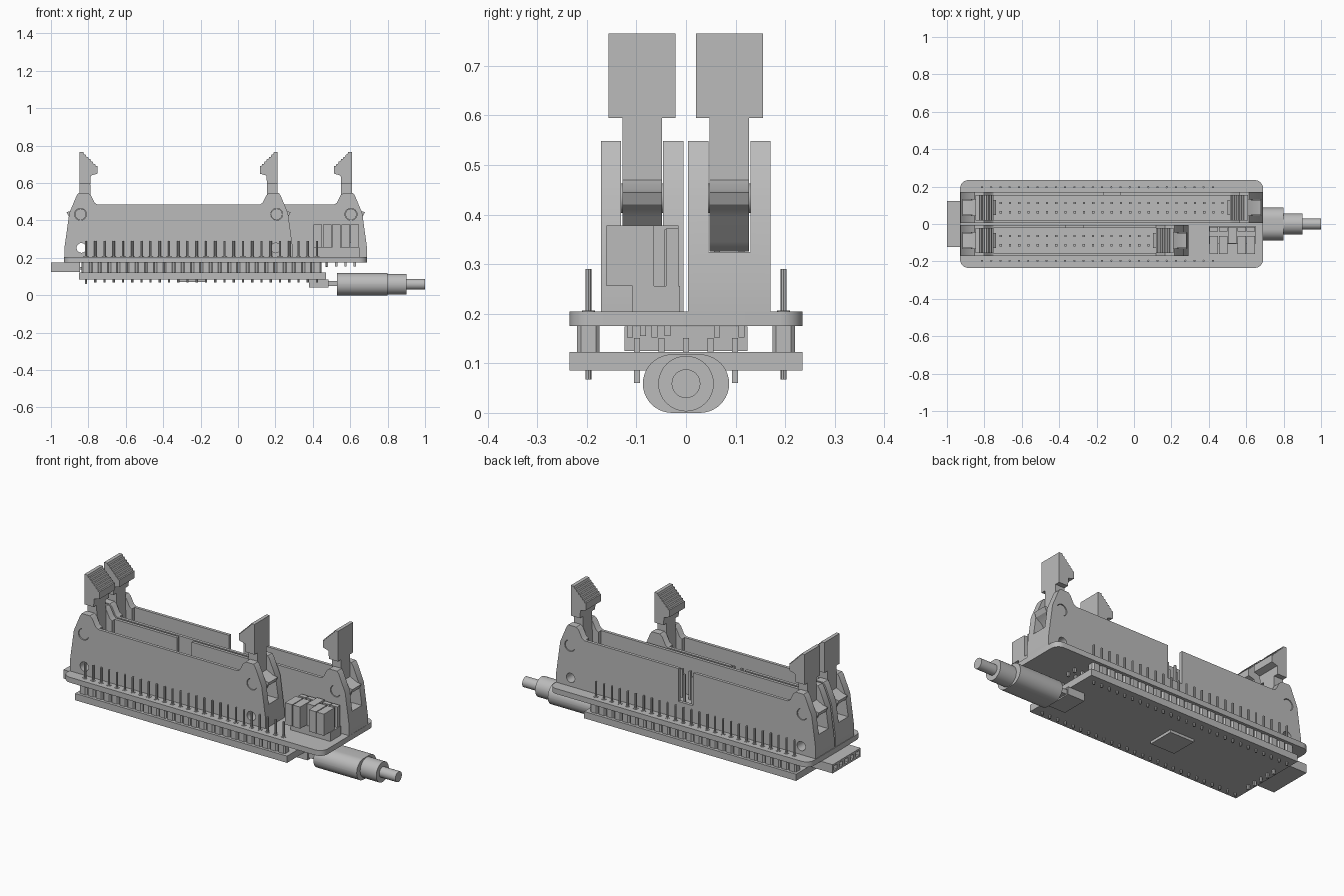
import bpy, bmesh, math
from mathutils import Vector

old = bpy.data.objects.get("Cube")
if old:
    bpy.data.objects.remove(old, do_unlink=True)

grey = bpy.data.materials.new("plain grey")
grey.use_nodes = True
COLOUR = (0.5, 0.5, 0.5, 1)
grey.diffuse_color = COLOUR
grey.node_tree.nodes["Principled BSDF"].inputs["Base Color"].default_value = COLOUR

PITCH = 0.0494


def prism(bm, pts, axis, lo, hi):
    """Extrude a 2D outline along one axis."""
    def place(p, t):
        return {"x": (t, p[0], p[1]), "y": (p[0], t, p[1]), "z": (p[0], p[1], t)}[axis]
    face = bm.faces.new([bm.verts.new(place(p, lo)) for p in pts])
    out = bmesh.ops.extrude_face_region(bm, geom=[face])
    verts = [v for v in out["geom"] if isinstance(v, bmesh.types.BMVert)]
    shift = Vector(place((0, 0), hi - lo))
    bmesh.ops.translate(bm, verts=verts, vec=shift)


def box(bm, x0, x1, y0, y1, z0, z1):
    prism(bm, [(x0, y0), (x1, y0), (x1, y1), (x0, y1)], "z", z0, z1)


def circle(cx, cy, r, n=24):
    return [(cx + r * math.cos(math.tau * i / n), cy + r * math.sin(math.tau * i / n))
            for i in range(n)]


def rounded(x0, x1, y0, y1, r, n=6):
    pts = []
    corners = [(x1 - r, y1 - r), (x0 + r, y1 - r), (x0 + r, y0 + r), (x1 - r, y0 + r)]
    for k, (cx, cy) in enumerate(corners):
        for i in range(n + 1):
            a = (k + i / n) * math.pi / 2
            pts.append((cx + r * math.cos(a), cy + r * math.sin(a)))
    return pts


def finish(name, bm):
    bmesh.ops.recalc_face_normals(bm, faces=bm.faces[:])
    mesh = bpy.data.meshes.new(name)
    bm.to_mesh(mesh)
    bm.free()
    mesh.materials.append(grey)
    obj = bpy.data.objects.new(name, mesh)
    bpy.context.collection.objects.link(obj)
    return obj


def make(name, *parts):
    """Each part is a box (six numbers) or a prism (outline, axis, lo, hi)."""
    bm = bmesh.new()
    for p in parts:
        (box if len(p) == 6 else prism)(bm, *p)
    return finish(name, bm)


def cut(obj, *parts):
    """Subtract parts one by one, then bake the result."""
    cutters = []
    for p in parts:
        c = make("cutter", p)
        c.hide_render = True
        m = obj.modifiers.new("cut", "BOOLEAN")
        m.operation, m.solver, m.object = "DIFFERENCE", "EXACT", c
        cutters.append(c)
    graph = bpy.context.evaluated_depsgraph_get()
    mesh = bpy.data.meshes.new_from_object(obj.evaluated_get(graph))
    obj.modifiers.clear()
    obj.data = mesh
    for c in cutters:
        bpy.data.objects.remove(c, do_unlink=True)


# Circuit boards
make("upper_board", (rounded(-0.93, 0.69, -0.235, 0.235, 0.045), "z", 0.175, 0.205))
make("lower_board", (-0.85, 0.47, -0.235, 0.235, 0.085, 0.123))
make("bottom_chip", (-0.32, -0.17, -0.075, 0.075, 0.07, 0.085))

# Long edge pins, pads and spacer blocks joining the boards
pins, pads, spacers = [], [], []
for y in (-0.197, 0.197):
    for i in range(26):
        x = -0.813 + i * PITCH
        pins.append((circle(x, y, 0.006, 8), "z", 0.067, 0.29))
        pads.append((circle(x, y, 0.013, 12), "z", 0.205, 0.207))
        spacers.append((rounded(x - 0.0235, x + 0.0235, y - 0.023, y + 0.023, 0.008, 1),
                        "z", 0.123, 0.175))
make("edge_pins", *pins)
make("edge_pads", *pads)
make("edge_spacers", *spacers)


# Latch ejector, outline measured inward from the end of a connector
def latch(name, end, d, yc):
    steps = []
    for i in range(6):
        u, z = 0.1 + i * 0.0125, 0.765 - i * 0.0125
        steps += [(u, z), (u + 0.004, z - 0.0125)]
    head = [(0.08, 0.595), (0.08, 0.765)] + steps + [
        (0.175, 0.69), (0.175, 0.65), (0.14, 0.64), (0.137, 0.595)]
    arm = [(0.08, 0.596), (0.08, 0.47), (0.04, 0.45), (0.01, 0.445), (0.022, 0.42),
           (0.06, 0.395), (0.09, 0.345), (0.12, 0.326), (0.19, 0.326),
           (0.19, 0.35), (0.14, 0.39), (0.137, 0.596)]

    def flip(pts):
        return [(end + d * u, z) for u, z in pts]
    make(name, (flip(head), "y", yc - 0.0675, yc + 0.0675),
         (flip(arm), "y", yc - 0.04, yc + 0.04),
         (circle(end + d * 0.085, 0.433, 0.03), "y", yc - 0.079, yc + 0.079))


# Shrouded two-row connector with a latch at each end
def connector(name, x0, x1, yc, columns):
    mid = (x0 + x1) / 2
    side = [(0, 0.205), (0, 0.26), (0.025, 0.44), (0.065, 0.535), (0.075, 0.548),
            (0.125, 0.548), (0.14, 0.535), (0.16, 0.495), (0.175, 0.485)]
    outline = [(x0 + u, z) for u, z in side] + [(x1 - u, z) for u, z in reversed(side)]
    shell = make(name + "_shroud", (outline, "y", yc - 0.083, yc + 0.083))
    cuts = [(x0 + 0.175, x1 - 0.175, yc - 0.066, yc + 0.066, 0.27, 0.7),
            (mid - 0.045, mid + 0.045, yc + 0.04, yc + 0.1, 0.3, 0.7)]
    for end, d in ((x0, 1), (x1, -1)):
        a, b = sorted((end - d * 0.02, end + d * 0.19))
        cuts += [(a, b, yc - 0.0425, yc + 0.0425, 0.325, 0.7),
                 (circle(end + d * 0.085, 0.433, 0.032), "y", yc - 0.1, yc + 0.1),
                 (circle(end + d * 0.09, 0.253, 0.026), "y", yc - 0.1, yc + 0.1)]
    cut(shell, *cuts)
    first = mid - (columns - 1) * PITCH / 2
    make(name + "_pins", *[(x - 0.006, x + 0.006, y - 0.006, y + 0.006, 0.152, 0.43)
                           for x in (first + i * PITCH for i in range(columns))
                           for y in (yc - PITCH / 2, yc + PITCH / 2)])
    latch(name + "_left_side_latch", x1, -1, yc)
    latch(name + "_right_side_latch", x0, 1, yc)


connector("front_connector", -0.927, 0.292, -0.0885, 17)
connector("back_connector", -0.927, 0.689, 0.0875, 25)

# Jumper block beside the front connector
jumpers, jumper_pins = [], []
for i in range(5):
    x = 0.427 + i * PITCH
    near, far = (-0.105, -0.015) if i == 2 else (-0.16, -0.065)
    jumpers.append((x - 0.0225, x + 0.0225, near, far, 0.256, 0.378))
    for y in (-0.0865, -0.037):
        jumper_pins.append((x - 0.006, x + 0.006, y - 0.006, y + 0.006, 0.155, 0.37))
    if i != 2:
        jumpers.append((x - 0.0225, x + 0.0225, -0.04, -0.015, 0.256, 0.372))
make("jumper_base", (0.402, 0.65, -0.108, -0.012, 0.205, 0.256))
make("jumpers", *jumpers)
make("jumper_pins", *jumper_pins)

# Five-way socket at the end of the lower board, with bent pins
socket = make("end_socket", (-1.0, -0.845, -0.124, 0.124, 0.125, 0.174))
rows = [i * PITCH for i in range(-2, 3)]
cut(socket, *[(-1.05, -0.93, y - 0.014, y + 0.014, 0.136, 0.163) for y in rows])
bent = []
for y in rows:
    bent += [(-0.86, -0.807, y - 0.006, y + 0.006, 0.139, 0.151),
             (-0.819, -0.807, y - 0.006, y + 0.006, 0.06, 0.139)]
make("end_socket_pins", *bent)

# Cable receptacle and plug
port = make("cable_port", (0.38, 0.485, -0.075, 0.075, 0.042, 0.085))
cut(port, (0.46, 0.6, -0.067, 0.067, 0.049, 0.078))
make("plug_tongue", (0.45, 0.535, -0.06, 0.06, 0.05, 0.076))
make("plug_body", (rounded(-0.087, 0.087, 0.0, 0.118, 0.0589, 10), "x", 0.53, 0.80))
make("plug_sleeve", (circle(0, 0.059, 0.056, 32), "x", 0.80, 0.90))
make("cable", (circle(0, 0.059, 0.029, 32), "x", 0.90, 1.0))

# Smooth the round parts, keeping edges sharp
for obj in bpy.context.collection.objects:
    if obj.type == "MESH":
        obj.select_set(True)
        bpy.context.view_layer.objects.active = obj
bpy.ops.object.shade_smooth_by_angle(angle=math.radians(30))
